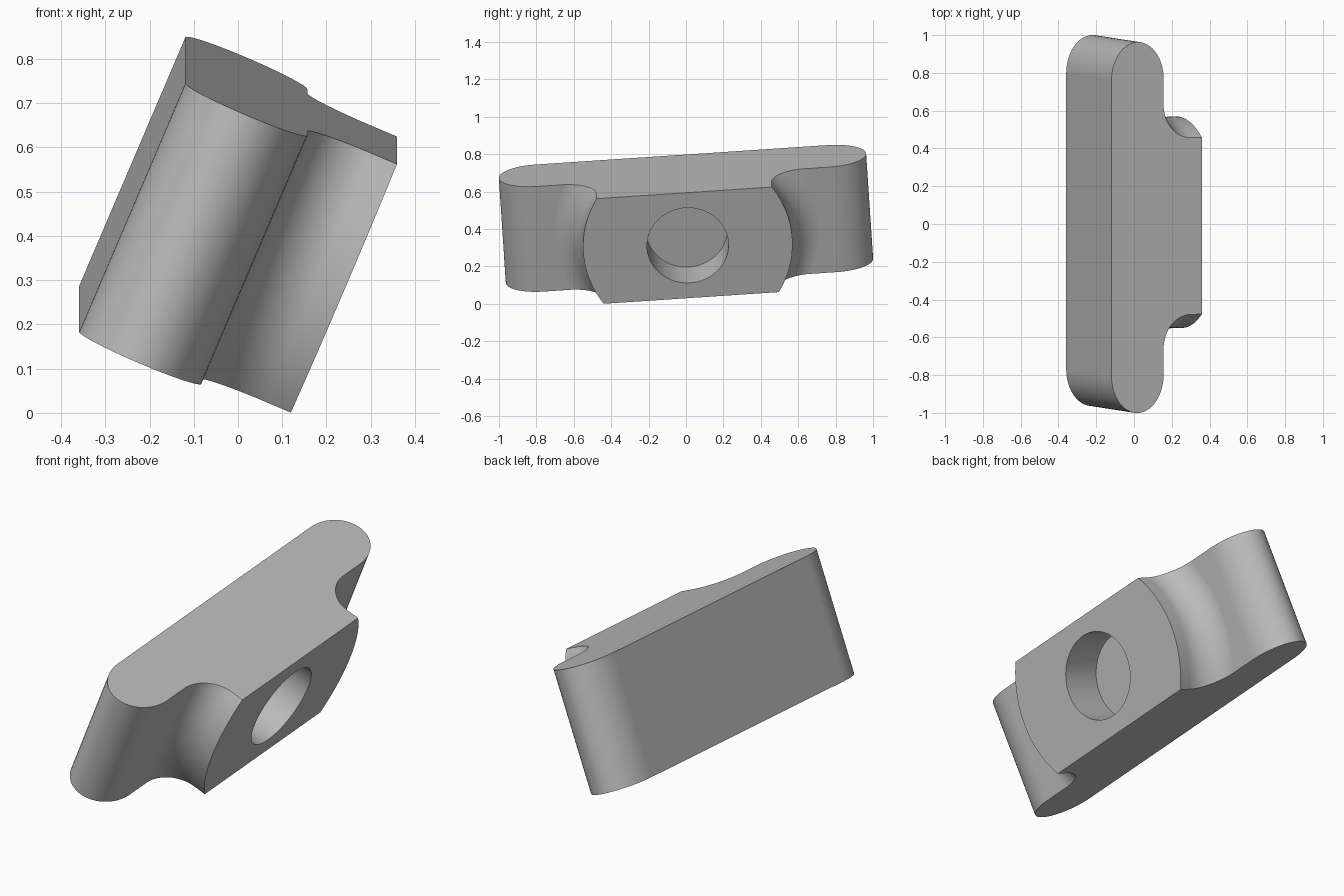
import bpy, bmesh, math
from mathutils import Matrix, Vector

cube = bpy.data.objects.get("Cube")
if cube:
    bpy.data.objects.remove(cube, do_unlink=True)

HALF_LENGTH, HALF_WIDTH = 0.984, 0.306
FLANGE, HEIGHT = 0.30, 0.52          # thickness of the flange, total depth
TIP = 0.2                            # length of each rounded end
BOSS, FILLET, HOLE = 0.56, 0.155, 0.218


def make_object(name, bm):
    bmesh.ops.recalc_face_normals(bm, faces=bm.faces)
    mesh = bpy.data.meshes.new(name)
    bm.to_mesh(mesh)
    bm.free()
    obj = bpy.data.objects.new(name, mesh)
    bpy.context.collection.objects.link(obj)
    return obj


def combine(target, other, operation):
    mod = target.modifiers.new(operation, 'BOOLEAN')
    mod.operation, mod.object, mod.solver = operation, other, 'EXACT'
    bpy.context.view_layer.objects.active = target
    bpy.ops.object.modifier_apply(modifier=mod.name)
    bpy.data.objects.remove(other, do_unlink=True)


# Flange: bar with elliptical ends, made over-wide and trimmed later
bm = bmesh.new()
outline = []
for side in (1, -1):
    for i in range(33):
        a = math.pi * (i / 32 - 0.5)
        outline.append((side * (HALF_LENGTH - TIP + TIP * math.cos(a)),
                        -0.5,
                        FLANGE / 2 * (1 + side * math.sin(a))))
face = bm.faces.new([bm.verts.new(p) for p in outline])
grown = bmesh.ops.extrude_face_region(bm, geom=[face])
bmesh.ops.translate(bm, vec=(0, 1, 0),
                    verts=[v for v in grown["geom"] if isinstance(v, bmesh.types.BMVert)])
body = make_object("slot_nut_body", bm)

# Boss: round block with a fillet running into the flange
bm = bmesh.new()
base = FLANGE - 0.0004
profile = [(0, 0.15), (BOSS + FILLET, 0.15)]
for i in range(17):
    a = math.pi / 2 * i / 16
    profile.append((BOSS + FILLET * (1 - math.sin(a)), base + FILLET * (1 - math.cos(a))))
profile += [(BOSS, HEIGHT), (0, HEIGHT)]
verts = [bm.verts.new((r, 0, z)) for r, z in profile]
edges = [bm.edges.new(pair) for pair in zip(verts, verts[1:])]
bmesh.ops.spin(bm, geom=verts + edges, axis=(0, 0, 1), cent=(0, 0, 0),
               angle=2 * math.pi, steps=128, use_duplicate=False)
bmesh.ops.remove_doubles(bm, verts=bm.verts, dist=1e-5)
combine(body, make_object("boss", bm), 'UNION')

# Trim both long sides flat
bm = bmesh.new()
bmesh.ops.create_cube(bm, size=1, matrix=Matrix.Diagonal((3, 2 * HALF_WIDTH, 3, 1)))
combine(body, make_object("side_trim", bm), 'INTERSECT')

# Blind round hole in the boss
bm = bmesh.new()
bmesh.ops.create_cone(bm, cap_ends=True, segments=96, radius1=HOLE, radius2=HOLE, depth=1,
                      matrix=Matrix.Translation((0, 0, FLANGE + 0.503)))
combine(body, make_object("hole_cutter", bm), 'DIFFERENCE')

# Plain grey finish
grey = bpy.data.materials.new("plain_grey")
grey.use_nodes = True
colour = (0.5, 0.5, 0.5, 1)
grey.diffuse_color = colour
grey.node_tree.nodes["Principled BSDF"].inputs["Base Color"].default_value = colour
body.data.materials.clear()
body.data.materials.append(grey)
for poly in body.data.polygons:
    poly.material_index = 0

# Smooth curves with crisp edges
bpy.ops.object.select_all(action='DESELECT')
body.select_set(True)
bpy.context.view_layer.objects.active = body
bpy.ops.object.shade_smooth_by_angle(angle=math.radians(30))
normals = body.modifiers.new("weighted_normals", 'WEIGHTED_NORMAL')
normals.keep_sharp = True

# Tilted resting pose
across = Vector((0.392, -0.061, 0.918)).normalized()
along = Vector((0, across.z, -across.y)).normalized()
out = along.cross(across)
pose = Matrix((along, across, out)).transposed().to_4x4()
body.matrix_world = Matrix.Translation((-0.239, -0.004, 0.516)) @ pose
